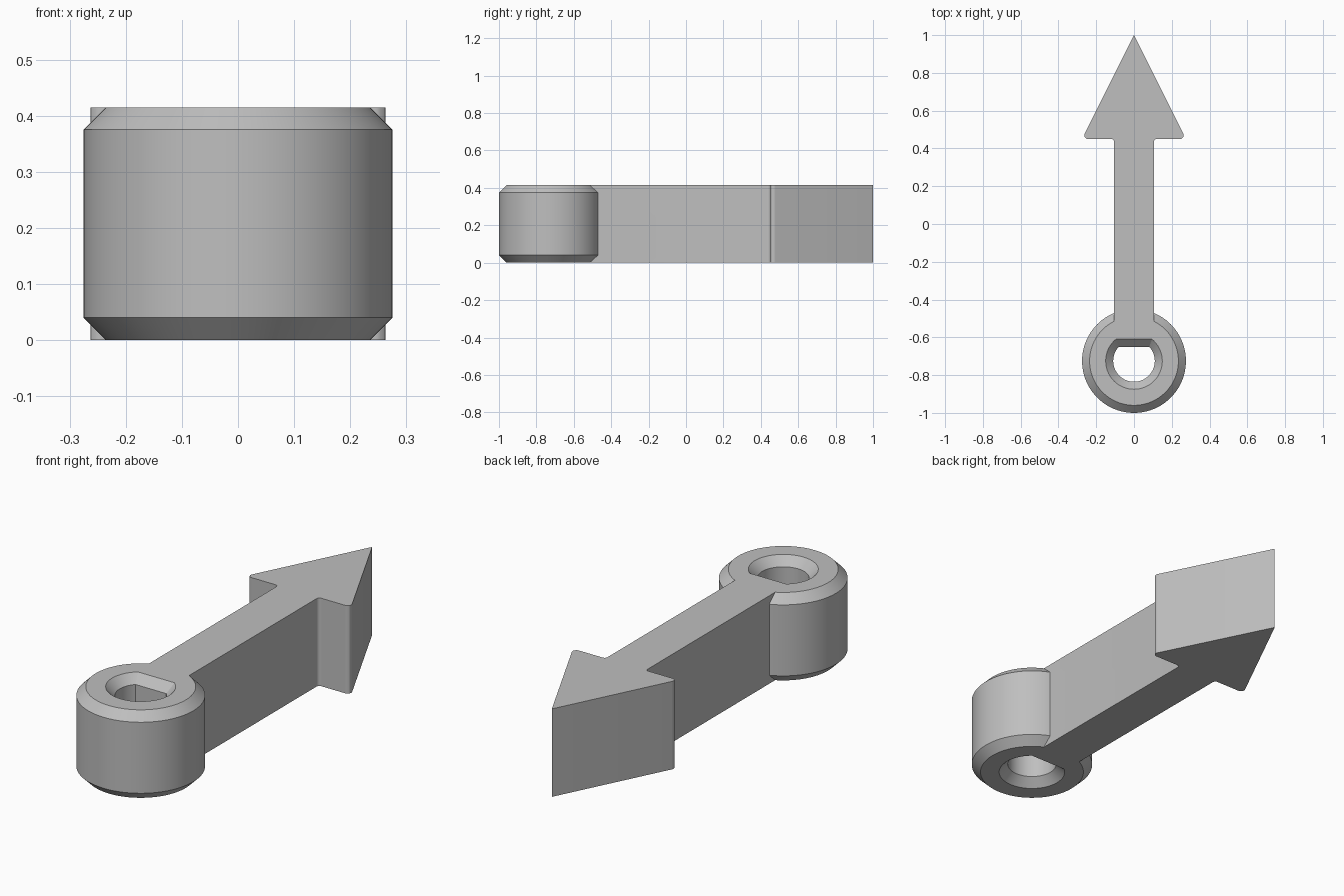
import bpy, bmesh, math
from mathutils import Vector

cube = bpy.data.objects.get("Cube")
if cube:
    bpy.data.objects.remove(cube, do_unlink=True)

HEIGHT, BEVEL, HUB_Y = 0.415, 0.04, -0.725

grey = bpy.data.materials.new("light_grey")
grey.use_nodes = True
colour = (0.52, 0.52, 0.52, 1)
grey.diffuse_color = colour
grey.node_tree.nodes["Principled BSDF"].inputs["Base Color"].default_value = colour


def loft(name, rings):
    """Closed solid through a stack of (outline, z) rings."""
    bm = bmesh.new()
    stack = [[bm.verts.new((x, y, z)) for x, y in pts] for pts, z in rings]
    for low, high in zip(stack, stack[1:]):
        for i in range(len(low)):
            j = (i + 1) % len(low)
            bm.faces.new((low[i], low[j], high[j], high[i]))
    bm.faces.new(stack[0][::-1])
    bm.faces.new(stack[-1])
    bmesh.ops.recalc_face_normals(bm, faces=bm.faces)
    mesh = bpy.data.meshes.new(name)
    bm.to_mesh(mesh)
    bm.free()
    mesh.materials.append(grey)
    obj = bpy.data.objects.new(name, mesh)
    bpy.context.collection.objects.link(obj)
    return obj


def circle(r, n=96):
    return [(r * math.cos(math.tau * i / n), HUB_Y + r * math.sin(math.tau * i / n))
            for i in range(n)]


def d_shape(r, flat, n=64):
    """Circle cut off by a chord at distance flat on the +y side."""
    a = math.asin(flat / r)
    angles = [math.pi - a + (math.pi + 2 * a) * i / n for i in range(n + 1)]
    return [(r * math.cos(t), HUB_Y + r * math.sin(t)) for t in angles]


def fillet(prev, corner, nxt, r, n=6):
    """Points of an arc rounding one outline corner."""
    p, c, q = Vector(prev), Vector(corner), Vector(nxt)
    u, v = (p - c).normalized(), (q - c).normalized()
    half = u.angle(v) / 2
    centre = c + (u + v).normalized() * (r / math.sin(half))
    a = c + u * (r / math.tan(half)) - centre
    b = c + v * (r / math.tan(half)) - centre
    return [tuple(centre + a.lerp(b, i / n).normalized() * r) for i in range(n + 1)]


def combine(target, other, operation):
    mod = target.modifiers.new(operation.lower(), 'BOOLEAN')
    mod.operation, mod.solver, mod.object = operation, 'EXACT', other
    bpy.context.view_layer.objects.active = target
    bpy.ops.object.modifier_apply(modifier=mod.name)
    bpy.data.objects.remove(other, do_unlink=True)


# Round hub with chamfered rims
hub = loft("arrow_pointer", [(circle(0.235), 0), (circle(0.275), BEVEL),
                             (circle(0.275), HEIGHT - BEVEL), (circle(0.235), HEIGHT)])

# Shaft and arrow head, outlined on the +x side and mirrored
root, neck, barb, tip = (0.105, -0.6), (0.105, 0.45), (0.275, 0.45), (0, 1)
side = [root] + fillet(root, neck, barb, 0.015) + fillet(neck, barb, tip, 0.019)
outline = side + [tip] + [(-x, y) for x, y in reversed(side)]
arrow = loft("shaft_and_head", [(outline, 0), (outline, HEIGHT)])
combine(hub, arrow, 'UNION')

# Flat-sided bore, chamfered at both ends
extra = 0.02
wide = d_shape(0.15 + extra, 0.115 + extra)
narrow = d_shape(0.11, 0.075)
bore = loft("bore_cutter", [(wide, -extra), (narrow, BEVEL),
                            (narrow, HEIGHT - BEVEL), (wide, HEIGHT + extra)])
bore.hide_render = True
combine(hub, bore, 'DIFFERENCE')

# Smooth curved walls, keeping edges crisp
bpy.ops.object.select_all(action='DESELECT')
hub.select_set(True)
bpy.context.view_layer.objects.active = hub
bpy.ops.object.shade_smooth_by_angle(angle=math.radians(25))
